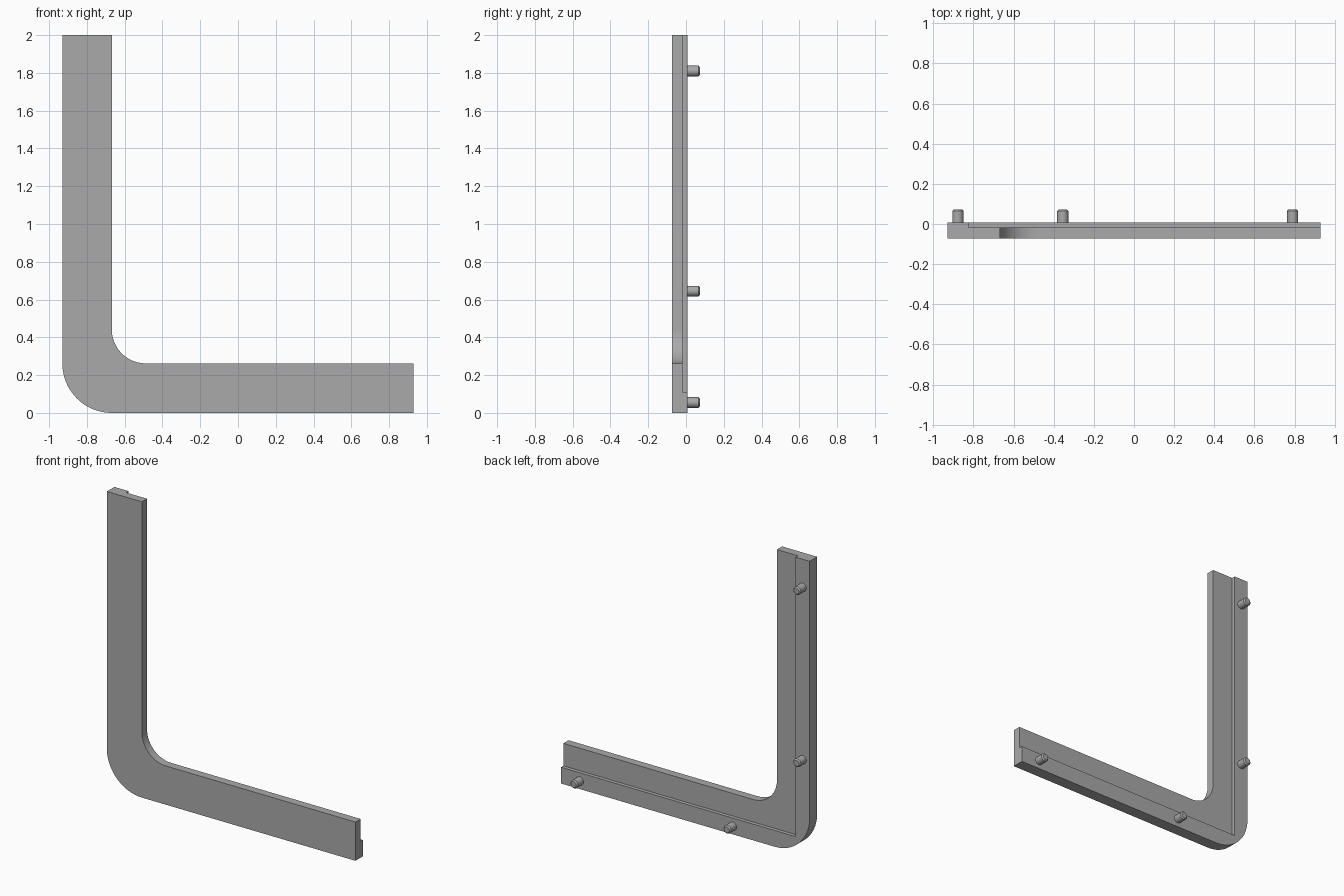
import bpy, bmesh, math
from mathutils import Matrix, Vector

cube = bpy.data.objects.get("Cube")
if cube:
    bpy.data.objects.remove(cube, do_unlink=True)

LEFT, RIGHT, TOP = -0.93, 0.93, 2.0
WIDTH = 0.262
FRONT, STEP, BACK, TIP = -0.073, -0.018, 0.007, 0.073

grey = bpy.data.materials.new("plain grey")
grey.use_nodes = True
colour = (0.4, 0.4, 0.4, 1)
grey.diffuse_color = colour
grey.node_tree.nodes["Principled BSDF"].inputs["Base Color"].default_value = colour


def make_object(name, bm):
    bmesh.ops.recalc_face_normals(bm, faces=bm.faces)
    mesh = bpy.data.meshes.new(name)
    bm.to_mesh(mesh)
    bm.free()
    mesh.materials.append(grey)
    obj = bpy.data.objects.new(name, mesh)
    bpy.context.collection.objects.link(obj)
    return obj


def activate(obj):
    bpy.ops.object.select_all(action='DESELECT')
    obj.select_set(True)
    bpy.context.view_layer.objects.active = obj


def smooth(obj):
    activate(obj)
    bpy.ops.object.shade_smooth_by_angle(angle=math.radians(30))


def arc(cx, cz, radius, start, end, steps=20):
    angles = [math.radians(start + (end - start) * i / steps) for i in range(steps + 1)]
    return [(cx + radius * math.cos(a), cz + radius * math.sin(a)) for a in angles]


# L-shaped bar with rounded outer and inner corners
outer, inner = 0.262, 0.18
profile = [(LEFT, TOP)]
profile += arc(LEFT + outer, outer, outer, 180, 270)
profile += [(RIGHT, 0), (RIGHT, WIDTH)]
profile += arc(LEFT + WIDTH + inner, WIDTH + inner, inner, 270, 180)
profile += [(LEFT + WIDTH, TOP)]
bm = bmesh.new()
face = bm.faces.new([bm.verts.new((x, FRONT, z)) for x, z in profile])
side = bmesh.ops.extrude_face_region(bm, geom=[face])["geom"]
bmesh.ops.translate(bm, vec=(0, BACK - FRONT, 0),
                    verts=[v for v in side if isinstance(v, bmesh.types.BMVert)])
bar = make_object("corner_bar", bm)

# Rebate along the inner side of the back, leaving a raised outer rim
low, high = Vector((-0.825, STEP, 0.11)), Vector((1.2, 0.2, 2.3))
bm = bmesh.new()
bmesh.ops.create_cube(bm, size=1, matrix=Matrix.Translation((low + high) / 2)
                      @ Matrix.Diagonal((*(high - low), 1)))
cutter = make_object("rebate_cutter", bm)
cutter.hide_render = True
cut = bar.modifiers.new("rebate", 'BOOLEAN')
cut.operation, cut.solver, cut.object = 'DIFFERENCE', 'EXACT', cutter
activate(bar)
bpy.ops.object.modifier_apply(modifier=cut.name)
bpy.data.objects.remove(cutter, do_unlink=True)
smooth(bar)


# Mounting pegs with chamfered tips on the back rim
def peg(name, x, z, radius=0.028, chamfer=0.008):
    bm = bmesh.new()
    sections = [(BACK - 0.005, radius), (TIP - chamfer, radius), (TIP, radius - chamfer)]
    rings = [[bm.verts.new((x + px, y, z + pz)) for px, pz in arc(0, 0, r, 0, 360, 32)[:-1]]
             for y, r in sections]
    for a, b in zip(rings, rings[1:]):
        for i in range(len(a)):
            j = (i + 1) % len(a)
            bm.faces.new((a[i], a[j], b[j], b[i]))
    bm.faces.new(rings[0])
    bm.faces.new(rings[-1])
    smooth(make_object(name, bm))


peg("upright_upper_peg", -0.877, 1.81)
peg("upright_lower_peg", -0.877, 0.645)
peg("base_inner_peg", -0.355, 0.055)
peg("base_outer_peg", 0.79, 0.055)
